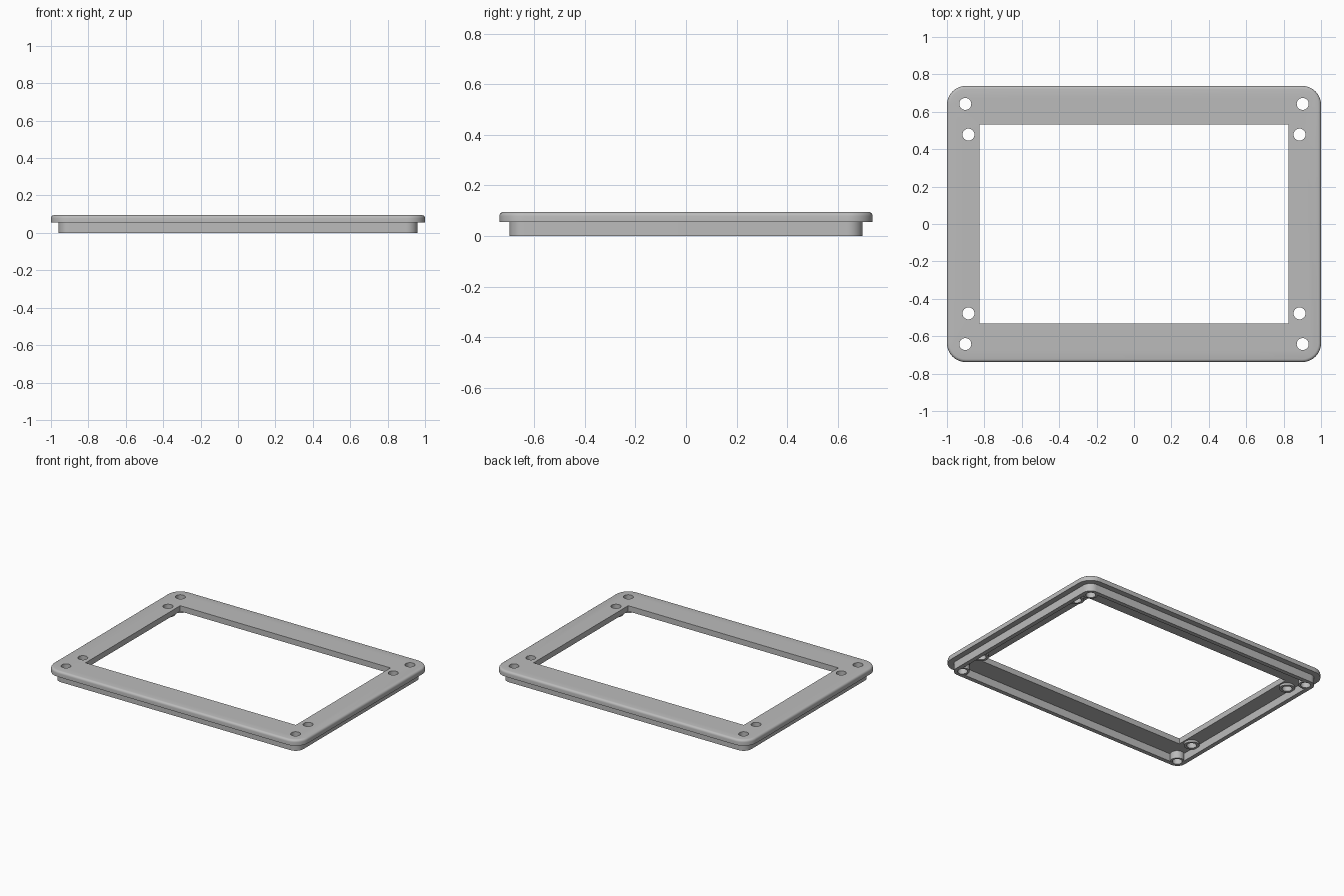
import bpy, bmesh, math
from mathutils import Vector

if "Cube" in bpy.data.objects:
    bpy.data.objects.remove(bpy.data.objects["Cube"])

grey = bpy.data.materials.new("light grey plastic")
grey.use_nodes = True
colour = (0.5, 0.5, 0.5, 1)
grey.diffuse_color = colour
grey.node_tree.nodes["Principled BSDF"].inputs["Base Color"].default_value = colour

HALF_X, HALF_Y, TOP, STEP = 1.0, 0.738, 0.095, 0.055
CORNER = 0.1
CORNER_HOLE = (0.902, 0.642)
INNER_HOLE = (0.885, 0.478)


def finish(name, bm):
    bmesh.ops.recalc_face_normals(bm, faces=bm.faces)
    mesh = bpy.data.meshes.new(name)
    bm.to_mesh(mesh)
    bm.free()
    mesh.materials.append(grey)
    obj = bpy.data.objects.new(name, mesh)
    bpy.context.collection.objects.link(obj)
    return obj


def rounded_loop(bm, inset, z, steps=10):
    """Rounded rectangle lying a given distance inside the outer edge."""
    radius = max(CORNER - inset, 0.02)
    cx, cy = HALF_X - inset - radius, HALF_Y - inset - radius
    verts = []
    for quarter, (sx, sy) in enumerate([(1, 1), (-1, 1), (-1, -1), (1, -1)]):
        for i in range(steps + 1):
            a = (quarter + i / steps) * math.pi / 2
            verts.append(bm.verts.new((sx * cx + radius * math.cos(a),
                                       sy * cy + radius * math.sin(a), z)))
    return verts


def cylinders(name, centre, radius, bottom, top):
    """One cylinder mirrored into all four corners."""
    bm = bmesh.new()
    for sx in (-1, 1):
        for sy in (-1, 1):
            made = bmesh.ops.create_cone(bm, cap_ends=True, segments=32, radius1=radius,
                                         radius2=radius, depth=top - bottom)
            offset = Vector((sx * centre[0], sy * centre[1], (top + bottom) / 2))
            bmesh.ops.translate(bm, verts=made["verts"], vec=offset)
    return finish(name, bm)


def combine(target, tool, operation):
    mod = target.modifiers.new(tool.name, "BOOLEAN")
    mod.operation, mod.object, mod.solver = operation, tool, "EXACT"
    bpy.context.view_layer.objects.active = target
    bpy.ops.object.modifier_apply(modifier=mod.name)
    bpy.data.objects.remove(tool)


# Bezel: hollow skirt, overhanging flange and softly rounded top edge
fillet = 0.016
section = [(0.07, STEP), (0.07, 0), (0.04, 0), (0.04, STEP), (0, STEP)]
for i in range(5):
    a = i / 4 * math.pi / 2
    section.append((fillet * (1 - math.cos(a)), TOP - fillet * (1 - math.sin(a))))
bm = bmesh.new()
loops = [rounded_loop(bm, inset, z) for inset, z in section]
for low, high in zip(loops, loops[1:]):
    for i in range(len(low)):
        j = (i + 1) % len(low)
        bm.faces.new((low[i], low[j], high[j], high[i]))
bm.faces.new(loops[0])
bm.faces.new(loops[-1])
bezel = finish("bezel_frame", bm)

# Screw bosses under the plate
combine(bezel, cylinders("corner_bosses", CORNER_HOLE, 0.046, 0.001, 0.075), "UNION")
combine(bezel, cylinders("inner_bosses", INNER_HOLE, 0.05, 0.04, 0.075), "UNION")

# Rectangular window opening
bm = bmesh.new()
bmesh.ops.create_cube(bm, size=2)
bmesh.ops.scale(bm, verts=bm.verts, vec=(0.826, 0.531, 0.5))
combine(bezel, finish("window_cutter", bm), "DIFFERENCE")

# Screw holes
for centre in (CORNER_HOLE, INNER_HOLE):
    combine(bezel, cylinders("hole_cutter", centre, 0.032, -0.1, 0.2), "DIFFERENCE")

bpy.ops.object.select_all(action="DESELECT")
bezel.select_set(True)
bpy.context.view_layer.objects.active = bezel
bpy.ops.object.shade_smooth_by_angle(angle=math.radians(35))
